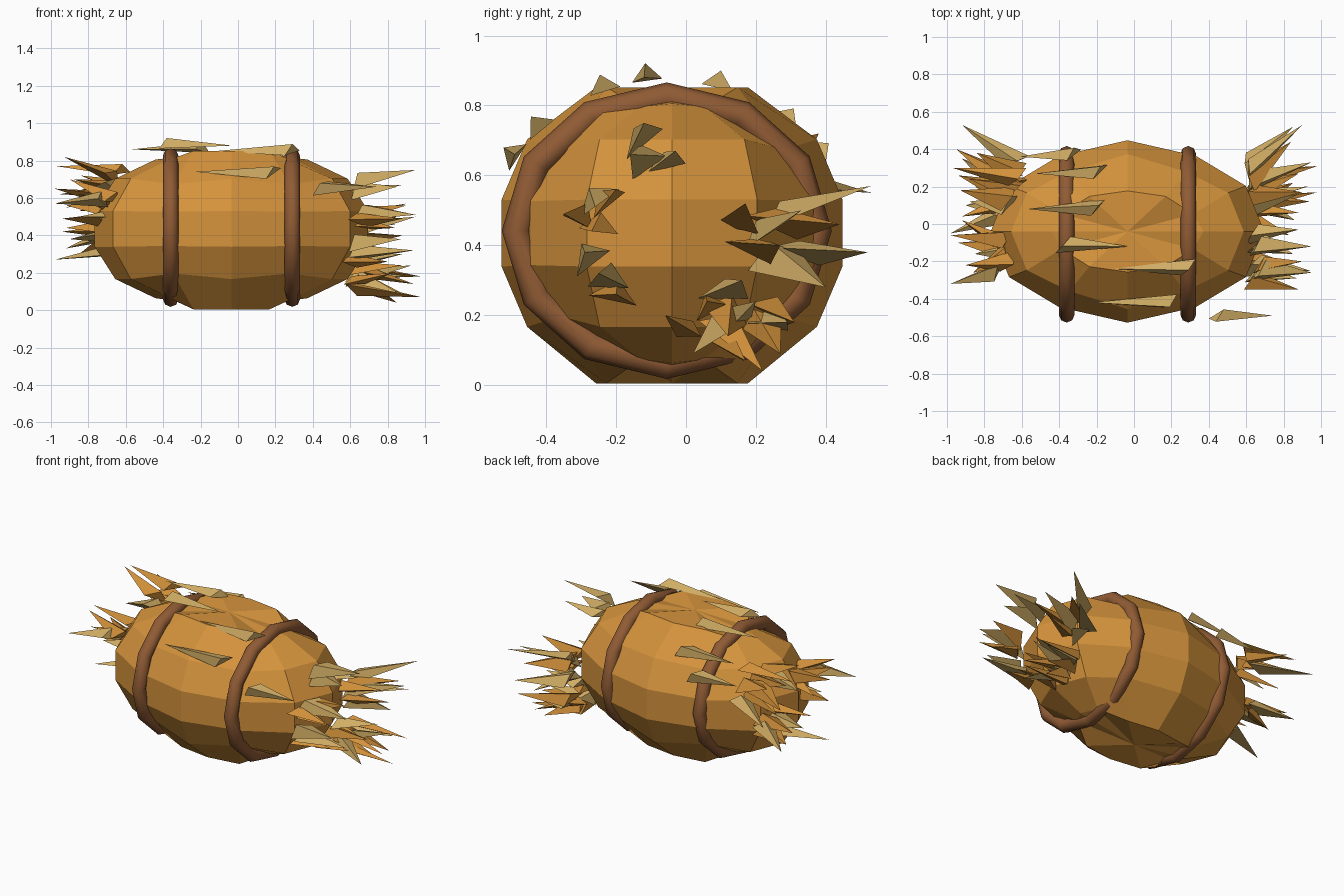
import bpy, bmesh, math, random
from mathutils import Vector

random.seed(7)
cube = bpy.data.objects.get("Cube")
if cube:
    bpy.data.objects.remove(cube, do_unlink=True)


def material(name, rgb):
    m = bpy.data.materials.new(name)
    m.use_nodes = True
    m.diffuse_color = (*rgb, 1)
    m.node_tree.nodes["Principled BSDF"].inputs["Base Color"].default_value = (*rgb, 1)
    return m


golden = material("golden_hay", (0.66, 0.29, 0.045))
pale = material("pale_straw", (0.64, 0.42, 0.13))
brown = material("brown_rope", (0.28, 0.105, 0.035))


def finish(name, bm, *mats):
    bmesh.ops.recalc_face_normals(bm, faces=bm.faces[:])
    mesh = bpy.data.meshes.new(name)
    bm.to_mesh(mesh)
    bm.free()
    for m in mats:
        mesh.materials.append(m)
    obj = bpy.data.objects.new(name, mesh)
    bpy.context.collection.objects.link(obj)
    return obj


# Bale body: faceted ellipsoid, flat underneath and cinched where the ropes bite
CENTRE = Vector((-0.035, -0.04, 0.435))
ROPE_Y, ROPE_Z = 0.43, 0.382
bm = bmesh.new()
bmesh.ops.create_uvsphere(bm, u_segments=12, v_segments=7, radius=1)
for v in bm.verts:
    x, y, z = v.co
    if 0.5 < abs(z) < 0.7:
        x, y = x * 1.06, y * 1.06
    elif abs(z) > 0.8:
        x, z = x * 1.25, math.copysign(0.97 if z > 0 else 1, z)
    x, y, z = x * 0.75, y * 0.5, z * 0.43
    if abs(x) > 0.25:
        reach = math.hypot(y / ROPE_Y, z / ROPE_Z)
        squeeze = min(1, 0.97 / reach)
        y, z = y * squeeze, z * squeeze
    v.co = CENTRE + Vector((x, y, z))
finish("hay_bale", bm, golden)


# Two ropes tied round the bale
def rope(name, x, sides=12, around=8, thick=0.042):
    bm = bmesh.new()
    rings = []
    for i in range(sides):
        a = math.tau * i / sides
        ring = []
        for j in range(around):
            b = math.tau * j / around
            out = thick * math.cos(b)
            ring.append(bm.verts.new((x + thick * math.sin(b),
                                      -0.055 + (ROPE_Y + out) * math.cos(a),
                                      0.442 + (ROPE_Z + out) * math.sin(a))))
        rings.append(ring)
    for i in range(sides):
        p, q = rings[i], rings[(i + 1) % sides]
        for j in range(around):
            k = (j + 1) % around
            f = bm.faces.new((p[j], p[k], q[k], q[j]))
            f.smooth = True
    finish(name, bm, brown)


rope("right_rope", -0.36)
rope("left_rope", 0.29)


# One straw: a long three-sided spike with a slanted butt end
def spike(bm, base, tip, width, height, up, mat):
    base, tip = Vector(base), Vector(tip)
    along = (tip - base).normalized()
    side = along.cross(up).normalized()
    lift = side.cross(along).normalized()
    corners = [base + side * width, base - side * width + along * 0.08,
               base + lift * height + along * 0.04, tip]
    v = [bm.verts.new(c) for c in corners]
    for tri in ((0, 1, 2), (0, 1, 3), (1, 2, 3), (2, 0, 3)):
        bm.faces.new([v[i] for i in tri]).material_index = mat


# Straws lying along the top: wide end x, tip x, y, z
bm = bmesh.new()
for wide, tip, y, z in ((-0.28, -0.61, 0.37, 0.66), (-0.14, -0.53, 0.28, 0.75),
                        (-0.15, -0.57, 0.09, 0.85), (-0.42, -0.03, -0.11, 0.87),
                        (0.33, -0.13, -0.23, 0.84), (0.23, -0.23, -0.41, 0.73),
                        (0.40, 0.74, -0.48, 0.65)):
    up = Vector((0, (y - CENTRE.y) * 0.7, z - CENTRE.z)).normalized()
    spike(bm, (wide, y, z), (tip, y - 0.01, z + 0.01), 0.045, 0.05, up, 0)
finish("top_straws", bm, pale)


# Tufts bursting out of both ends: straws fan from a root patch to listed tips
def tuft(name, root, spread, tips, pale_count):
    bm = bmesh.new()
    root = Vector(root)
    middle = sum((Vector(t) for t in tips), Vector()) / len(tips)
    for i, tip in enumerate(tips):
        tip = Vector(tip)
        start = root + (tip - middle) * 0.4
        start.x = root.x + random.uniform(-0.03, 0.03)
        start.y += random.uniform(-spread, spread)
        start.z = max(0.06, start.z + random.uniform(-spread, spread))
        up = Vector((0, random.uniform(-0.8, 0.8), 1))
        spike(bm, start, tip, random.uniform(0.05, 0.075),
              random.uniform(0.045, 0.075), up, int(i < pale_count))
    finish(name, bm, golden, pale)


tuft("left_upper_tuft", (0.62, -0.09, 0.65), 0.03,
     ((0.95, -0.12, 0.75), (0.88, -0.03, 0.67), (0.85, -0.16, 0.66)), 3)
tuft("left_front_tuft", (0.62, -0.24, 0.48), 0.04,
     ((0.95, -0.26, 0.51), (0.88, -0.35, 0.49), (0.90, -0.20, 0.56),
      (0.84, -0.27, 0.44)), 1)
tuft("left_low_front_tuft", (0.58, -0.23, 0.29), 0.03,
     ((0.94, -0.25, 0.32), (0.87, -0.29, 0.38), (0.80, -0.20, 0.26)), 2)
tuft("left_bottom_tuft", (0.59, 0.12, 0.16), 0.06,
     ((0.88, 0.16, 0.30), (0.90, 0.29, 0.18), (0.86, 0.02, 0.09),
      (0.93, 0.20, 0.24), (0.98, 0.17, 0.07), (0.98, 0.31, 0.18),
      (0.88, 0.27, 0.09), (0.88, 0.06, 0.24), (0.94, 0.12, 0.14),
      (0.85, 0.22, 0.04), (0.83, -0.06, 0.20)), 4)
tuft("left_back_tuft", (0.60, 0.24, 0.44), 0.05,
     ((0.90, 0.53, 0.57), (0.85, 0.52, 0.38), (0.80, 0.40, 0.28),
      (0.95, 0.33, 0.50), (0.88, 0.27, 0.40), (0.84, 0.44, 0.46),
      (0.90, 0.17, 0.52)), 4)
tuft("right_upper_tuft", (-0.61, 0.20, 0.64), 0.05,
     ((-0.88, 0.12, 0.62), (-0.92, 0.53, 0.55), (-0.93, 0.18, 0.82),
      (-0.97, 0.30, 0.77), (-0.95, 0.40, 0.62), (-0.84, 0.38, 0.72),
      (-0.88, 0.24, 0.70), (-0.85, 0.30, 0.53)), 2)
tuft("right_front_tuft", (-0.66, -0.14, 0.54), 0.05,
     ((-0.98, -0.32, 0.57), (-0.85, -0.16, 0.50), (-0.98, -0.06, 0.65),
      (-0.90, -0.22, 0.70), (-0.94, -0.10, 0.49), (-0.86, -0.26, 0.62),
      (-0.92, 0.02, 0.56)), 2)
tuft("right_low_tuft", (-0.66, 0.13, 0.37), 0.05,
     ((-0.92, 0.35, 0.33), (-0.98, -0.05, 0.27), (-0.90, 0.10, 0.38),
      (-0.94, 0.26, 0.42), (-0.85, 0.20, 0.30), (-0.92, 0.04, 0.44)), 3)
